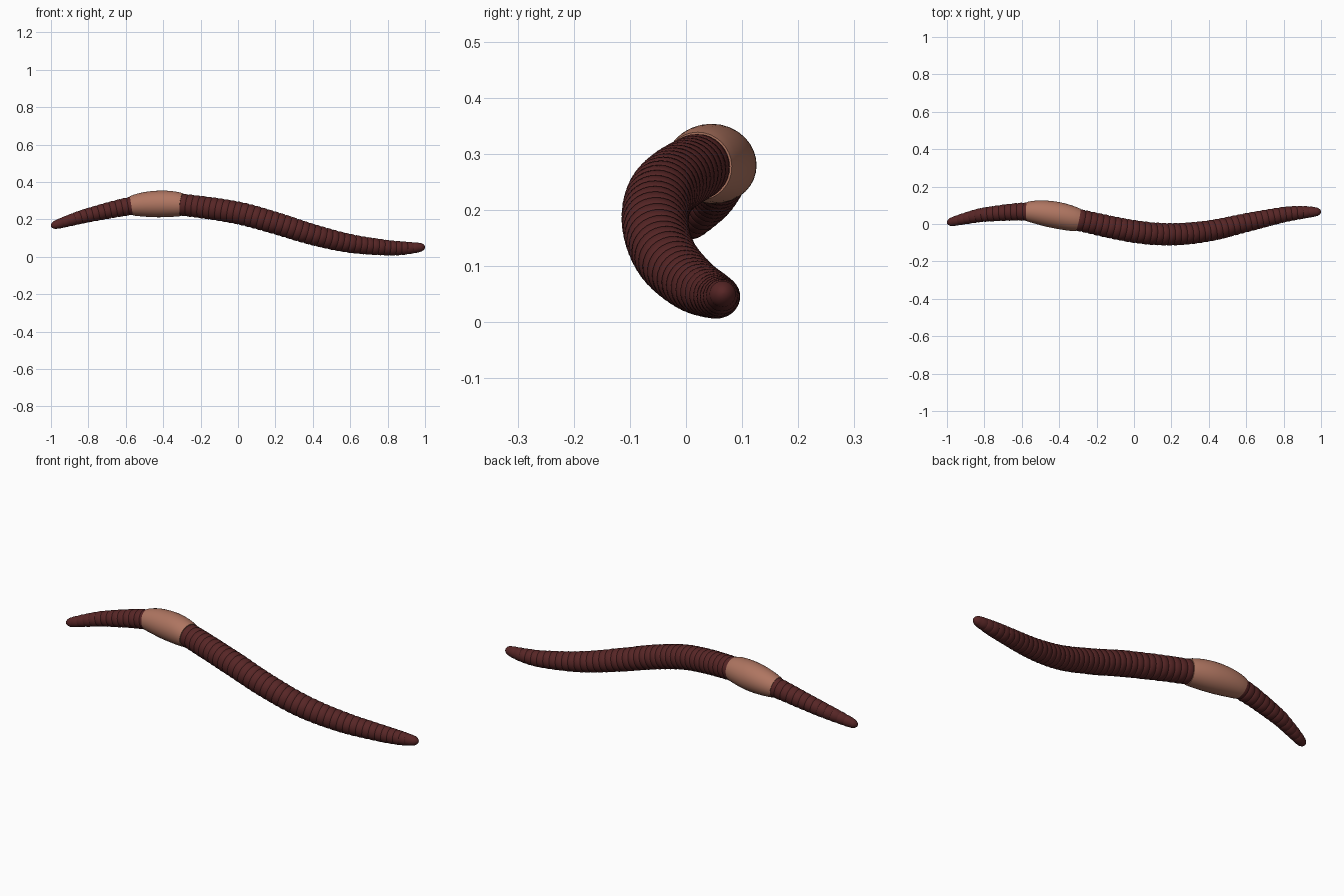
import bpy, bmesh, math
from mathutils import Vector

if "Cube" in bpy.data.objects:
    bpy.data.objects.remove(bpy.data.objects["Cube"])

# Body stations: x, y, z, radius
STATIONS = [
    (-1.00, 0.005, 0.163, 0.021), (-0.90, 0.030, 0.194, 0.031), (-0.80, 0.050, 0.222, 0.038),
    (-0.57, 0.066, 0.272, 0.049), (-0.43, 0.050, 0.282, 0.054), (-0.30, 0.022, 0.278, 0.058),
    (0.00, -0.040, 0.234, 0.060), (0.20, -0.055, 0.180, 0.059), (0.40, -0.037, 0.118, 0.056),
    (0.60, 0.007, 0.071, 0.050), (0.80, 0.050, 0.048, 0.041), (0.90, 0.062, 0.046, 0.034),
    (1.00, 0.066, 0.052, 0.021)]


def sample(x):
    """Smooth (cubic Hermite) interpolation of y, z and radius at x."""
    n = len(STATIONS)
    i = max(k for k in range(n - 1) if STATIONS[k][0] <= x or k == 0)
    a, b = STATIONS[i], STATIONS[i + 1]
    p, q = STATIONS[max(i - 1, 0)], STATIONS[min(i + 2, n - 1)]
    h = b[0] - a[0]
    t = (x - a[0]) / h
    out = []
    for c in (1, 2, 3):
        ma = (b[c] - p[c]) / (b[0] - p[0]) * h
        mb = (q[c] - a[c]) / (q[0] - a[0]) * h
        out.append((2*t**3 - 3*t*t + 1) * a[c] + (t**3 - 2*t*t + t) * ma
                   + (3*t*t - 2*t**3) * b[c] + (t**3 - t*t) * mb)
    return out


def centre(x):
    y, z, _ = sample(x)
    return Vector((x, y, z))


def tube(name, rings, mat, sides=32):
    """Loft circles (x, radius) along the body path and close both ends."""
    bm = bmesh.new()
    loops = []
    for x, r in rings:
        tan = (centre(min(x + 0.01, 1)) - centre(max(x - 0.01, -1))).normalized()
        u = Vector((0, 0, 1)).cross(tan).normalized()
        v = tan.cross(u)
        c = centre(x)
        loops.append([bm.verts.new(c + r * (math.cos(a) * u + math.sin(a) * v))
                      for a in (2 * math.pi * k / sides for k in range(sides))])
    for l0, l1 in zip(loops, loops[1:]):
        for k in range(sides):
            j = (k + 1) % sides
            bm.faces.new((l0[k], l0[j], l1[j], l1[k]))
    bm.faces.new(loops[0][::-1])
    bm.faces.new(loops[-1])
    bmesh.ops.recalc_face_normals(bm, faces=bm.faces)
    me = bpy.data.meshes.new(name)
    bm.to_mesh(me)
    bm.free()
    ob = bpy.data.objects.new(name, me)
    bpy.context.collection.objects.link(ob)
    me.materials.append(mat)
    bpy.ops.object.select_all(action='DESELECT')
    ob.select_set(True)
    bpy.context.view_layer.objects.active = ob
    bpy.ops.object.shade_smooth_by_angle(angle=math.radians(30))
    return ob


def material(name, rgb):
    m = bpy.data.materials.new(name)
    m.diffuse_color = (*rgb, 1)
    m.use_nodes = True
    m.node_tree.nodes["Principled BSDF"].inputs["Base Color"].default_value = m.diffuse_color
    return m


maroon = material("dark_maroon", (0.095, 0.019, 0.019))
tan = material("pinkish_tan", (0.43, 0.18, 0.12))

# Segmented body: bulging segments separated by narrow grooves, rounded tips
PITCH, TIP = 0.032, 0.03
xs = [-1 + TIP * (1 - math.cos(math.pi / 2 * k / 6)) for k in range(6)]
seg = round((2 - 2 * TIP) / PITCH)
step = (2 - 2 * TIP) / seg
xs += [-1 + TIP + (s + f) * step for s in range(seg) for f in (0, 0.13, 0.5, 0.87)]
xs += [1 - TIP * (1 - math.cos(math.pi / 2 * k / 6)) for k in range(6, -1, -1)]
rings = []
for x in xs:
    r = sample(x)[2]
    d = 1 - abs(x)
    if d < TIP:
        r *= max(0.03, math.sqrt(max(0, 1 - (1 - d / TIP) ** 2)))
    else:
        f = ((x + 1 - TIP) / step) % 1
        f = min(f, 1 - f)
        r *= 0.95 if f < 0.01 else (0.995 if f < 0.2 else 1.015)
    rings.append((x, r))
tube("segmented_body", rings, maroon)

# Smooth saddle band swelling around the body
X0, X1, N = -0.57, -0.30, 20
band = []
for k in range(N + 1):
    t = k / N
    x = X0 + (X1 - X0) * t
    band.append((x, sample(x)[2] + 0.003 + 0.014 * math.sin(math.pi * t) ** 0.8))
tube("saddle_band", band, tan)
